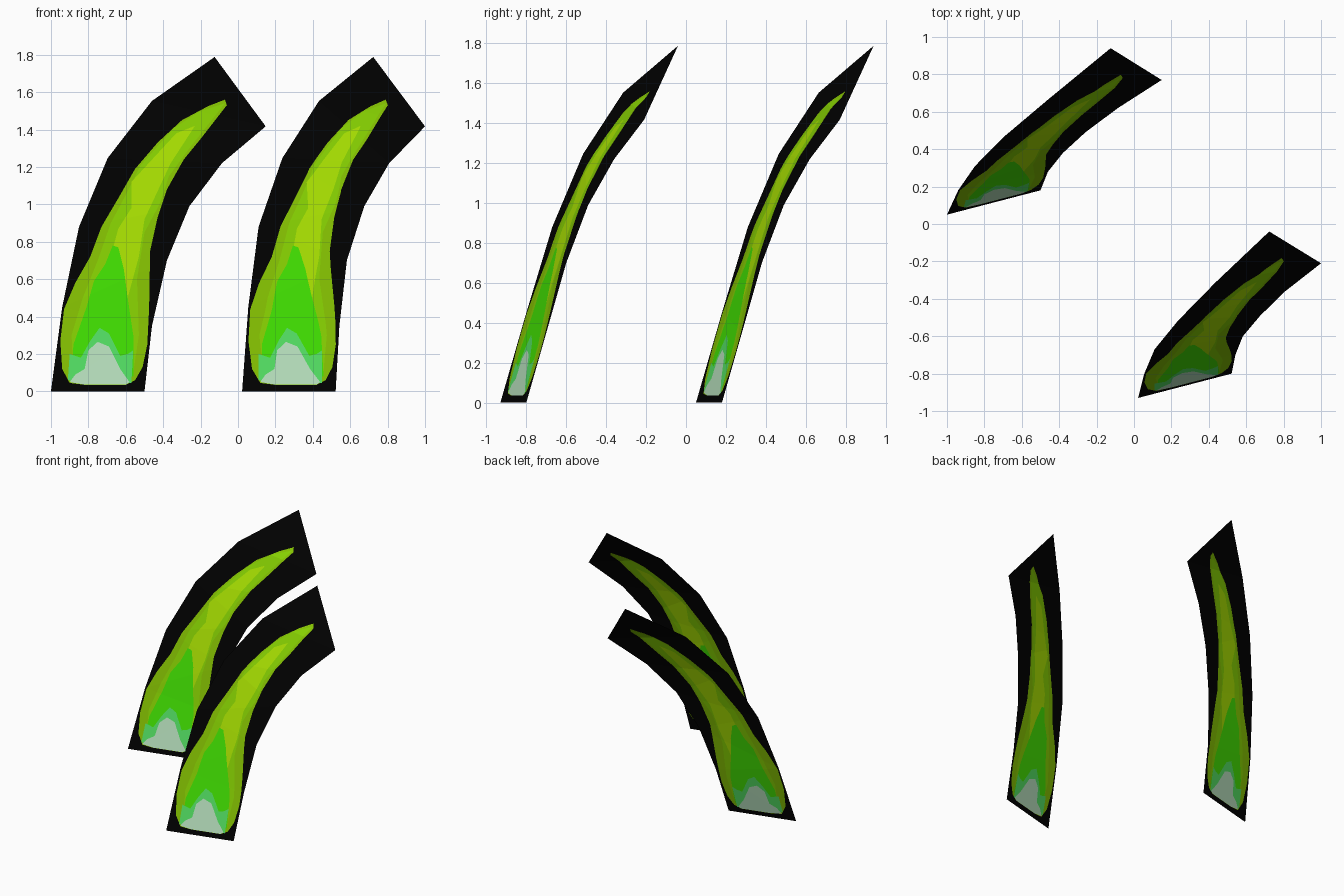
import bpy
from mathutils import Vector
from mathutils.geometry import delaunay_2d_cdt, barycentric_transform

if "Cube" in bpy.data.objects:
    bpy.data.objects.remove(bpy.data.objects["Cube"])


def material(name, rgb):
    m = bpy.data.materials.new(name)
    lin = [((c / 255 + 0.055) / 1.055) ** 2.4 if c > 10 else c / 255 / 12.92 for c in rgb]
    m.diffuse_color = (*lin, 1)
    m.use_nodes = True
    m.node_tree.nodes["Principled BSDF"].inputs["Base Color"].default_value = m.diffuse_color
    return m


mats = [material(n, c) for n, c in (
    ("black", (1, 1, 1)), ("olive green", (136, 198, 2)),
    ("leaf green", (138, 214, 2)), ("yellow green", (174, 232, 2)),
    ("bright green", (68, 232, 2)), ("mint green", (86, 230, 102)),
    ("pale green", (190, 232, 196)))]

# Bent strip: height and depth of the two long edges, shared by both strips
Z_L = (0, 0.45, 0.88, 1.247, 1.553, 1.788)
Z_R = (0, 0.35, 0.70, 0.99, 1.22, 1.417)
Y_L = (0.05, 0.18, 0.31, 0.465, 0.665, 0.94)
Y_R = (0.18, 0.28, 0.38, 0.49, 0.62, 0.77)

# Sideways run of the edges and depth offset of each strip
STRIPS = {
    "left_leaf_strip": ((-1, -0.94, -0.85, -0.697, -0.46, -0.125),
                        (-0.5, -0.46, -0.38, -0.26, -0.086, 0.148), 0.0),
    "right_leaf_strip": ((0.022, 0.055, 0.11, 0.237, 0.433, 0.723),
                         (0.522, 0.542, 0.582, 0.675, 0.808, 1.0), -0.98),
}

# Painted shapes as seen from the front on the left strip, outermost first
LEAF = [(-0.9, 0.045), (-0.82, 0.035), (-0.6, 0.035), (-0.55, 0.06), (-0.51, 0.13),
        (-0.485, 0.25), (-0.475, 0.45), (-0.47, 0.75), (-0.43, 0.93), (-0.38, 1.08),
        (-0.29, 1.24), (-0.2, 1.35), (-0.06, 1.53), (-0.07, 1.56), (-0.16, 1.525),
        (-0.3, 1.45), (-0.43, 1.33), (-0.55, 1.19), (-0.63, 1.05), (-0.73, 0.88),
        (-0.79, 0.72), (-0.87, 0.58), (-0.93, 0.44), (-0.95, 0.27), (-0.94, 0.12)]
INNER = [(-0.88, 0.1), (-0.56, 0.1), (-0.53, 0.3), (-0.54, 0.6), (-0.5, 0.85),
         (-0.42, 1.0), (-0.37, 1.15), (-0.26, 1.3), (-0.07, 1.54), (-0.2, 1.5),
         (-0.34, 1.41), (-0.52, 1.21), (-0.6, 1.05), (-0.68, 0.9), (-0.75, 0.7),
         (-0.83, 0.5), (-0.89, 0.3)]
CENTRE = [(-0.59, 0.5), (-0.53, 0.72), (-0.5, 0.92), (-0.43, 1.07), (-0.36, 1.22),
          (-0.23, 1.42), (-0.33, 1.38), (-0.45, 1.25), (-0.57, 1.12), (-0.57, 0.98),
          (-0.64, 0.87), (-0.67, 0.76)]
GREEN = [(-0.89, 0.08), (-0.56, 0.08), (-0.56, 0.3), (-0.59, 0.5), (-0.61, 0.65),
         (-0.64, 0.77), (-0.67, 0.78), (-0.71, 0.68), (-0.77, 0.59), (-0.81, 0.45),
         (-0.88, 0.25)]
MINT = [(-0.91, 0.06), (-0.57, 0.045), (-0.56, 0.22), (-0.59, 0.2), (-0.63, 0.19),
        (-0.69, 0.31), (-0.74, 0.34), (-0.79, 0.27), (-0.84, 0.18), (-0.9, 0.2)]
PALE = [(-0.9, 0.05), (-0.82, 0.036), (-0.6, 0.036), (-0.58, 0.05), (-0.63, 0.12),
        (-0.69, 0.24), (-0.75, 0.265), (-0.8, 0.22), (-0.82, 0.12), (-0.87, 0.09)]
SHAPES = [LEAF, INNER, CENTRE, GREEN, MINT, PALE]


def strip_triangles(x_l, x_r, dy):
    """The ten flat triangles of a bent strip."""
    left = [Vector((x, y + dy, z)) for x, y, z in zip(x_l, Y_L, Z_L)]
    right = [Vector((x, y + dy, z)) for x, y, z in zip(x_r, Y_R, Z_R)]
    tris = []
    for i in range(5):
        tris += [(left[i], right[i], right[i + 1]), (left[i], right[i + 1], left[i + 1])]
    return tris


def flat(p):
    return Vector((p.x, p.z, 0))


# Cut the flattened strip along every painted outline
base = strip_triangles(*STRIPS["left_leaf_strip"])
polys = [[flat(p).to_2d() for p in t] for t in base]
polys += [[Vector(p) for p in s] for s in SHAPES]
coords, faces = [], []
for poly in polys:
    faces.append(list(range(len(coords), len(coords) + len(poly))))
    coords += poly
pts, _, cut_faces, _, _, origin = delaunay_2d_cdt(coords, [], faces, 1, 1e-5)

# Fold the cut pattern onto each strip, colouring by the innermost outline
for name, spec in STRIPS.items():
    tris = strip_triangles(*spec)
    place, keep, colours = {}, [], []
    for face, src in zip(cut_faces, origin):
        t = min(src, default=99)
        if t >= len(base):
            continue
        for v in face:
            if v not in place:
                place[v] = barycentric_transform(
                    pts[v].to_3d(), *[flat(p) for p in base[t]], *tris[t])
        keep.append(face)
        colours.append(max(0, max(src) - len(base) + 1))
    index = {v: i for i, v in enumerate(place)}
    mesh = bpy.data.meshes.new(name)
    mesh.from_pydata(list(place.values()), [], [[index[v] for v in f] for f in keep])
    for m in mats:
        mesh.materials.append(m)
    for poly, c in zip(mesh.polygons, colours):
        poly.material_index = c
    mesh.update()
    bpy.context.collection.objects.link(bpy.data.objects.new(name, mesh))
